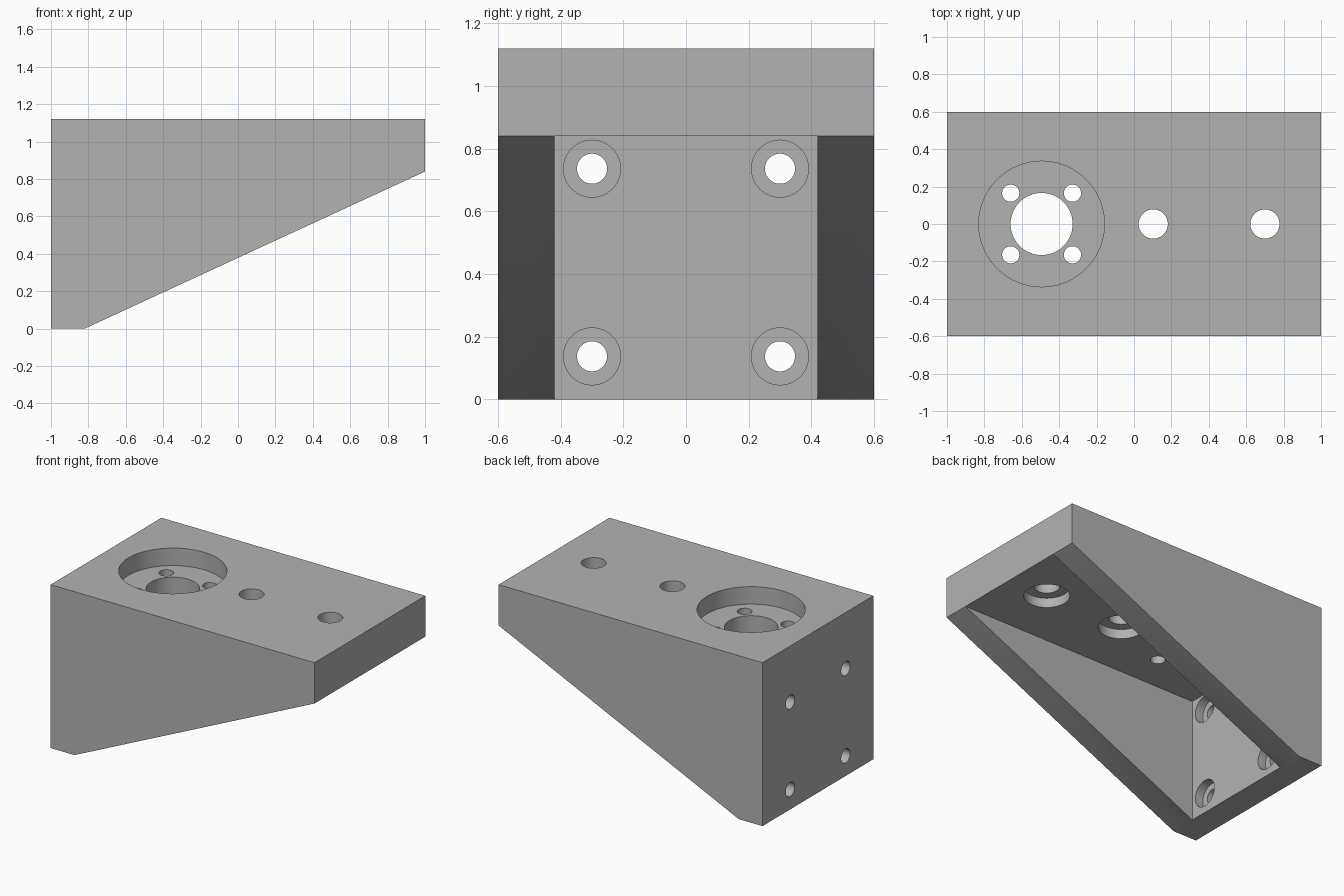
import bpy, bmesh, math
from mathutils import Matrix, Vector

if "Cube" in bpy.data.objects:
    bpy.data.objects.remove(bpy.data.objects["Cube"], do_unlink=True)

HALF_W, TOP, PLATE_Z, WALL_X = 0.6, 1.12, 0.84, -0.82
INNER_W = 0.42
BORE_X, PITCH = -0.494, 0.165

# One plain grey
grey = bpy.data.materials.new("machined_grey")
grey.use_nodes = True
colour = (0.45, 0.45, 0.45, 1)
grey.diffuse_color = colour
grey.node_tree.nodes["Principled BSDF"].inputs["Base Color"].default_value = colour


def new_object(name, bm):
    bmesh.ops.recalc_face_normals(bm, faces=bm.faces)
    mesh = bpy.data.meshes.new(name)
    bm.to_mesh(mesh)
    bm.free()
    mesh.materials.append(grey)
    obj = bpy.data.objects.new(name, mesh)
    bpy.context.collection.objects.link(obj)
    return obj


def prism(name, profile, half_width):
    """Extrude an (x, z) profile symmetrically along y."""
    bm = bmesh.new()
    face = bm.faces.new([bm.verts.new((x, -half_width, z)) for x, z in profile])
    ext = bmesh.ops.extrude_face_region(bm, geom=[face])["geom"]
    verts = [v for v in ext if isinstance(v, bmesh.types.BMVert)]
    bmesh.ops.translate(bm, vec=(0, 2 * half_width, 0), verts=verts)
    return new_object(name, bm)


def drill(name, start, end, radius):
    """Round cutter running from start to end."""
    a, b = Vector(start), Vector(end)
    turn = (b - a).to_track_quat('Z', 'Y').to_matrix().to_4x4()
    bm = bmesh.new()
    bmesh.ops.create_cone(bm, cap_ends=True, segments=64, radius1=radius,
                          radius2=radius, depth=(b - a).length,
                          matrix=Matrix.Translation((a + b) / 2) @ turn)
    return new_object(name, bm)


def cut(body, cutter):
    cutter.hide_render = True
    mod = body.modifiers.new("cut", 'BOOLEAN')
    mod.operation, mod.solver, mod.object = 'DIFFERENCE', 'EXACT', cutter
    bpy.context.view_layer.objects.active = body
    bpy.ops.object.modifier_apply(modifier=mod.name)
    bpy.data.objects.remove(cutter, do_unlink=True)


# Wedge-shaped bracket body, hollowed from below
bracket = prism("bracket", [(-1, 0), (WALL_X, 0), (1, PLATE_Z), (1, TOP), (-1, TOP)], HALF_W)
cut(bracket, prism("cavity", [(WALL_X, -0.3), (1.3, -0.3), (1.3, PLATE_Z), (WALL_X, PLATE_Z)], INNER_W))


def vertical(name, x, y, z0, z1, radius):
    cut(bracket, drill(name, (x, y, z0), (x, y, z1), radius))


# Round recess in the top with a central bore and four screw holes
vertical("recess", BORE_X, 0, TOP - 0.12, TOP + 0.1, 0.336)
vertical("bore", BORE_X, 0, PLATE_Z - 0.1, TOP, 0.166)
for sx in (-1, 1):
    for sy in (-1, 1):
        vertical("screw_hole", BORE_X + sx * PITCH, sy * PITCH, PLATE_Z - 0.1, TOP, 0.046)

# Two top holes, counterbored from beneath
for x in (0.103, 0.7):
    vertical("top_hole", x, 0, PLATE_Z - 0.1, TOP + 0.1, 0.078)
    vertical("top_counterbore", x, 0, PLATE_Z - 0.1, PLATE_Z + 0.065, 0.142)

# Four wall holes, counterbored from inside
for y in (-0.3, 0.3):
    for z in (0.137, 0.736):
        cut(bracket, drill("wall_hole", (-1.1, y, z), (-0.7, y, z), 0.048))
        cut(bracket, drill("wall_counterbore", (WALL_X - 0.06, y, z), (-0.7, y, z), 0.091))

# Smooth bores, crisp edges
bpy.ops.object.select_all(action='DESELECT')
bracket.select_set(True)
bpy.context.view_layer.objects.active = bracket
bpy.ops.object.shade_smooth_by_angle(angle=math.radians(30))
